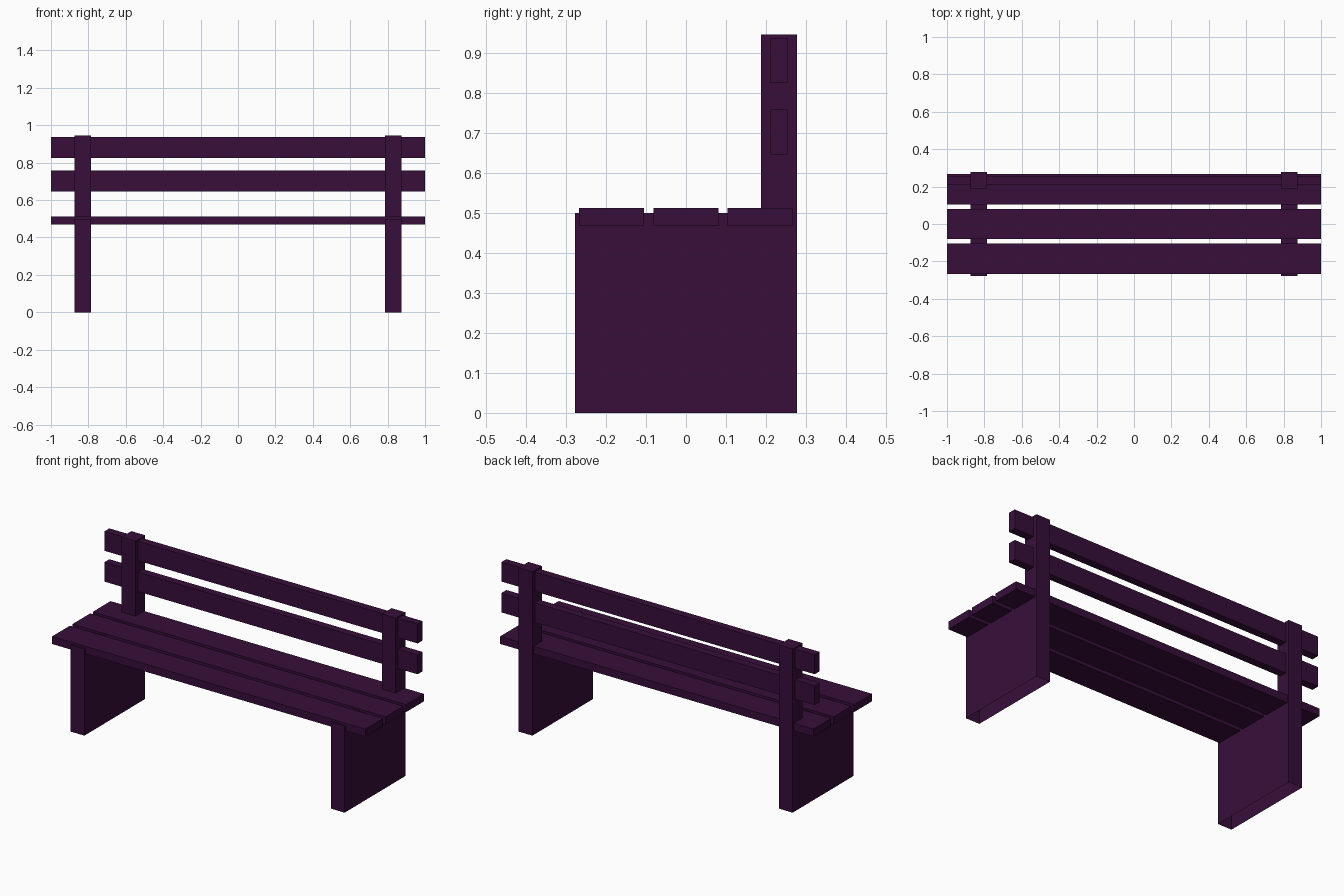
import bpy
import bmesh

cube = bpy.data.objects.get("Cube")
if cube:
    bpy.data.objects.remove(cube, do_unlink=True)

plum = bpy.data.materials.new("dark plum paint")
plum.use_nodes = True
colour = (0.038, 0.0045, 0.042, 1)
plum.diffuse_color = colour
plum.node_tree.nodes["Principled BSDF"].inputs["Base Color"].default_value = colour


def finish(name, bm):
    bmesh.ops.recalc_face_normals(bm, faces=bm.faces)
    mesh = bpy.data.meshes.new(name)
    bm.to_mesh(mesh)
    bm.free()
    mesh.materials.append(plum)
    obj = bpy.data.objects.new(name, mesh)
    bpy.context.collection.objects.link(obj)
    return obj


def prism(name, profile, x0, x1, open_base=False):
    """Extrude a (y, z) outline along x."""
    bm = bmesh.new()
    face = bm.faces.new([bm.verts.new((x0, y, z)) for y, z in profile])
    result = bmesh.ops.extrude_face_region(bm, geom=[face], use_keep_orig=True)
    moved = [v for v in result["geom"] if isinstance(v, bmesh.types.BMVert)]
    bmesh.ops.translate(bm, verts=moved, vec=(x1 - x0, 0, 0))
    bmesh.ops.recalc_face_normals(bm, faces=bm.faces)
    if open_base:
        base = [f for f in bm.faces if all(v.co.z < 0.001 for v in f.verts)]
        bmesh.ops.delete(bm, geom=base, context='FACES_ONLY')
    return finish(name, bm)


def slat(name, y0, y1, z0, z1):
    return prism(name, [(y0, z0), (y1, z0), (y1, z1), (y0, z1)], -1, 1)


# Side panels: wide leg with a back post rising from its rear edge
side = [(-0.277, 0), (0.277, 0), (0.277, 0.945),
        (0.188, 0.945), (0.188, 0.5), (-0.277, 0.5)]
for label, x in (("right", -0.831), ("left", 0.831)):
    prism(label + "_leg_and_post", side, x - 0.044, x + 0.044, open_base=True)

# Seat planks
for label, y in (("front", -0.186), ("middle", 0), ("rear", 0.185)):
    slat(label + "_seat_plank", y - 0.081, y + 0.081, 0.468, 0.512)

# Backrest planks, running through the posts
for label, z in (("lower", 0.702), ("upper", 0.88)):
    slat(label + "_backrest_plank", 0.21, 0.255, z - 0.056, z + 0.056)
